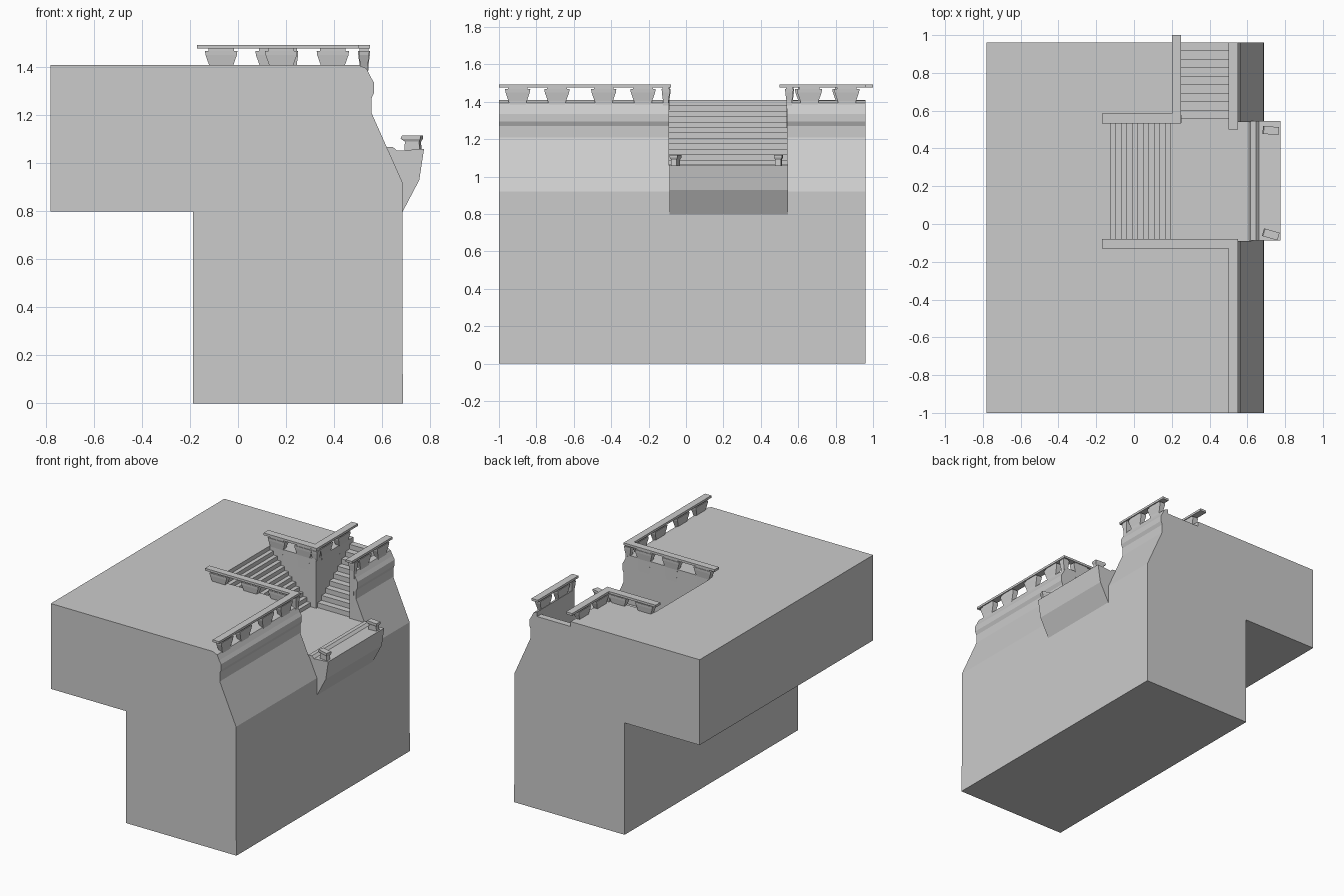
import bpy, bmesh, math
from mathutils import Vector, Matrix

if "Cube" in bpy.data.objects:
    bpy.data.objects.remove(bpy.data.objects["Cube"])


def make(name, bm):
    bmesh.ops.recalc_face_normals(bm, faces=bm.faces)
    me = bpy.data.meshes.new(name)
    bm.to_mesh(me)
    bm.free()
    ob = bpy.data.objects.new(name, me)
    bpy.context.collection.objects.link(ob)
    return ob


def prism(name, profile, a, b, axis='y'):
    """Extrude a (horizontal, z) outline along y or x."""
    bm = bmesh.new()
    put = (lambda h, z, t: (h, t, z)) if axis == 'y' else (lambda h, z, t: (t, h, z))
    face = bm.faces.new([bm.verts.new(put(h, z, a)) for h, z in profile])
    ext = bmesh.ops.extrude_face_region(bm, geom=[face])
    verts = [g for g in ext['geom'] if isinstance(g, bmesh.types.BMVert)]
    bmesh.ops.translate(bm, verts=verts, vec=Vector(put(0, 0, b - a)))
    return make(name, bm)


def loft(name, rings, x, y, rot=0.0):
    """Stack of rectangles (width, depth, z, shift along width)."""
    bm = bmesh.new()
    loops = [[bm.verts.new((sx * w / 2 + s, sy * d / 2, z))
              for sx, sy in ((-1, -1), (1, -1), (1, 1), (-1, 1))] for w, d, z, s in rings]
    for lo, hi in zip(loops, loops[1:]):
        for i in range(4):
            j = (i + 1) % 4
            bm.faces.new((lo[i], lo[j], hi[j], hi[i]))
    bm.faces.new(loops[0][::-1])
    bm.faces.new(loops[-1])
    bm.transform(Matrix.Translation((x, y, 0)) @ Matrix.Rotation(rot, 4, 'Z'))
    return make(name, bm)


TOP, FLOOR = 1.41, 1.06
Y0, Y1 = -0.09, 0.54

# cliff body with moulded front edge
body = prism("cliff_body", [
    (-0.78, 0.8), (-0.78, TOP), (0.50, TOP), (0.535, 1.395), (0.552, 1.36), (0.567, 1.335),
    (0.567, 1.295), (0.556, 1.27), (0.556, 1.21), (0.685, 0.92), (0.685, 0.2), (0.688, 0),
    (-0.187, 0), (-0.187, 0.8)], -1.0, 0.96)

# main stair and landing, cut out of the body
n = 12
tread, rise = 0.32 / (n - 1), (TOP - FLOOR) / n
pts = [(0.9, 1.6), (-0.125, 1.6)]
for i in range(n):
    x = -0.125 + i * tread
    pts += [(x, TOP - i * rise if i else TOP + 0.05)] if i == 0 else []
    pts += [(x, TOP - (i + 1) * rise)]
    if i < n - 1:
        pts += [(x + tread, TOP - (i + 1) * rise)]
pts += [(0.9, FLOOR)]
cut_main = prism("main_stair_cutter", pts, Y0, Y1)

# side stair climbing towards the back
n = 10
tread, rise = 0.042, (TOP - FLOOR) / n
pts = [(1.1, 1.6), (0.4, 1.6), (0.4, FLOOR)]
for i in range(1, n):
    y = 0.51 + 0.045 * i
    pts += [(y, FLOOR + (i - 1) * rise), (y, FLOOR + i * rise)]
pts += [(1.1, FLOOR + (n - 1) * rise)]
cut_side = prism("side_stair_cutter", pts, 0.24, 0.505, 'x')

for c in (cut_main, cut_side):
    m = body.modifiers.new(c.name, 'BOOLEAN')
    m.operation, m.solver, m.object = 'DIFFERENCE', 'EXACT', c
bpy.context.view_layer.update()
dg = bpy.context.evaluated_depsgraph_get()
baked = bpy.data.meshes.new_from_object(body.evaluated_get(dg))
body.modifiers.clear()
body.data = baked
for c in (cut_main, cut_side):
    bpy.data.objects.remove(c)

# overhanging balcony lip with raised curb
prism("balcony_lip", [(0.60, 1.05), (0.618, 1.068), (0.645, 1.068), (0.662, 1.052),
                      (0.775, 1.06), (0.755, 0.93), (0.685, 0.797), (0.67, 0.92)], -0.087, 0.545)

# corner posts on the lip
for y, r in ((0.495, -0.08), (-0.055, -0.28)):
    loft("lip_post", [(0.065, 0.03, 1.05, 0.005), (0.062, 0.03, 1.09, 0.005),
                      (0.085, 0.042, 1.102, 0), (0.08, 0.042, 1.116, 0.003)], 0.724, y, r)

# handrails
R0, R1 = 1.477, 1.493


def rail(name, outline):
    bm = bmesh.new()
    f = bm.faces.new([bm.verts.new((x, y, R0)) for x, y in outline])
    ext = bmesh.ops.extrude_face_region(bm, geom=[f])
    bmesh.ops.translate(bm, vec=(0, 0, R1 - R0),
                        verts=[g for g in ext['geom'] if isinstance(g, bmesh.types.BMVert)])
    make(name, bm)


rail("near_handrail", [(-0.17, -0.13), (0.5, -0.13), (0.5, -1), (0.55, -1), (0.55, -0.08), (-0.17, -0.08)])
rail("far_handrail", [(-0.17, 0.532), (0.25, 0.532), (0.25, 1), (0.2, 1), (0.2, 0.585), (-0.17, 0.585)])
rail("edge_handrail", [(0.5, 0.5), (0.55, 0.5), (0.55, 0.96), (0.5, 0.96)])


# tapered balusters running down the walls as pilasters
def baluster(x, y, width=0.135, along_y=False, base=FLOOR):
    k = width / 0.135
    rings = [(0.035 * k, 0.022, base, 0), (0.098 * k, 0.03, 1.405, 0), (0.13 * k, 0.042, 1.45, 0),
             (0.135 * k, 0.044, 1.468, 0), (0.105 * k, 0.036, 1.468, 0), (0.105 * k, 0.036, R0, 0)]
    loft("baluster", rings, x, y, math.pi / 2 if along_y else 0)


for x in (-0.07, 0.18, 0.395):
    baluster(x, -0.104)
for x in (-0.07, 0.14):
    baluster(x, 0.554)
for y in (-0.90, -0.69, -0.44, -0.23):
    baluster(0.525, y, along_y=True, base=1.3)
for y in (0.66, 0.86):
    baluster(0.525, y, along_y=True, base=1.2)
    baluster(0.226, y - 0.01, along_y=True)
for x, y in ((0.525, -0.108), (0.525, 0.552), (0.226, 0.556)):
    baluster(x, y, 0.05)
